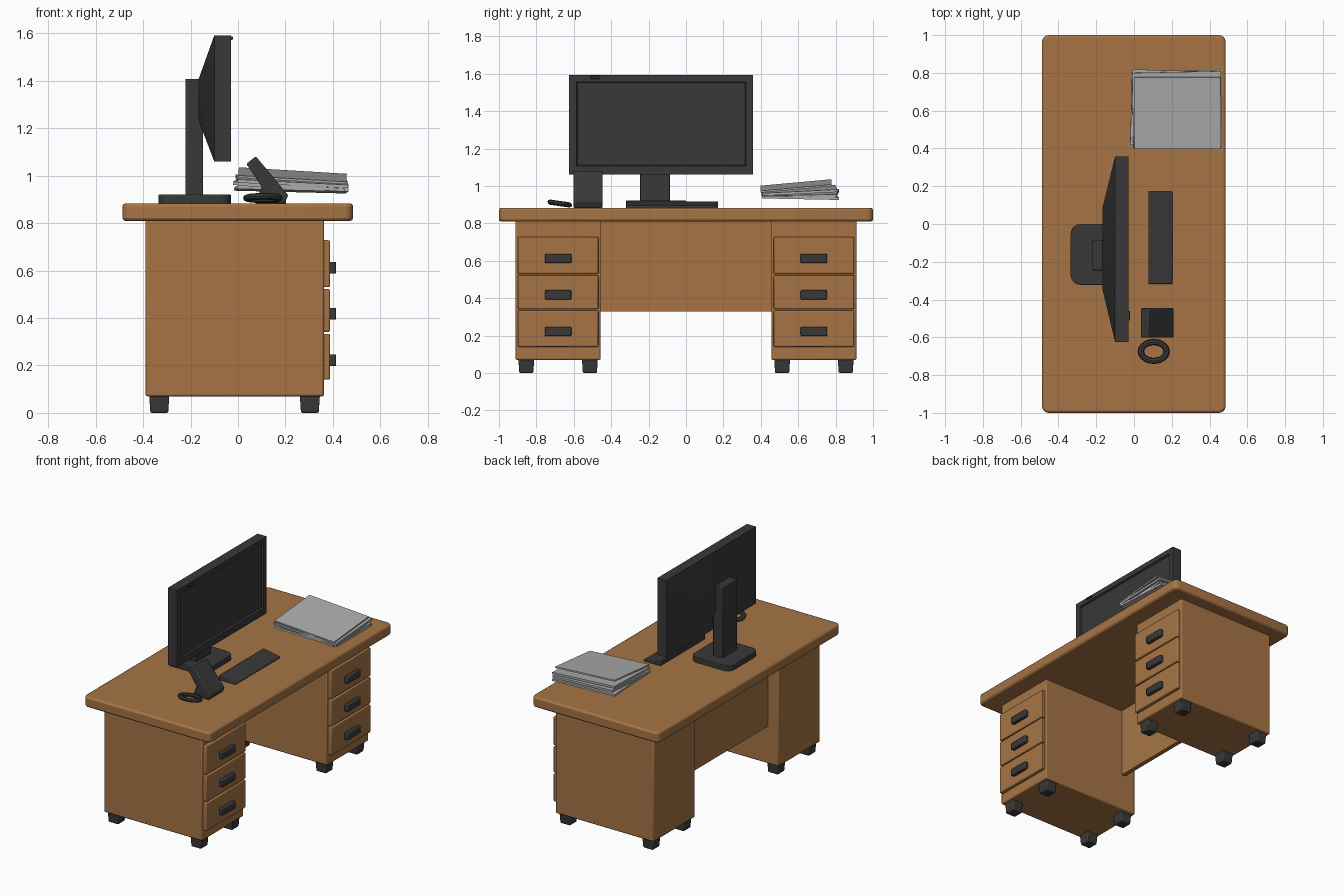
import bpy, bmesh, math
from mathutils import Matrix, Vector

if "Cube" in bpy.data.objects:
    bpy.data.objects.remove(bpy.data.objects["Cube"])


def mat(name, r, g, b):
    m = bpy.data.materials.new(name)
    m.diffuse_color = (r, g, b, 1)
    m.use_nodes = True
    m.node_tree.nodes["Principled BSDF"].inputs["Base Color"].default_value = m.diffuse_color
    return m


WOOD = mat("warm_wood", 0.38, 0.175, 0.06)
DARK = mat("charcoal_plastic", 0.04, 0.04, 0.04)
PAPER = mat("grey_paper", 0.42, 0.42, 0.42)


def finish(name, bm, material, bevel=0.0, segs=2):
    bmesh.ops.recalc_face_normals(bm, faces=bm.faces)
    me = bpy.data.meshes.new(name)
    bm.to_mesh(me)
    bm.free()
    ob = bpy.data.objects.new(name, me)
    bpy.context.collection.objects.link(ob)
    me.materials.append(material)
    if bevel:
        b = ob.modifiers.new("soft_edges", 'BEVEL')
        b.width, b.segments, b.limit_method = bevel, segs, 'ANGLE'
    bpy.ops.object.select_all(action='DESELECT')
    ob.select_set(True)
    bpy.context.view_layer.objects.active = ob
    bpy.ops.object.shade_smooth_by_angle(angle=math.radians(35))
    return ob


def box(name, x, y, z, material, bevel=0.0, segs=2):
    """Box from (min, max) pairs."""
    bm = bmesh.new()
    bmesh.ops.create_cube(bm, size=1)
    for v in bm.verts:
        v.co = Vector(((x[0] + x[1]) / 2 + v.co.x * (x[1] - x[0]),
                       (y[0] + y[1]) / 2 + v.co.y * (y[1] - y[0]),
                       (z[0] + z[1]) / 2 + v.co.z * (z[1] - z[0])))
    return finish(name, bm, material, bevel, segs)


def extrude_profile(name, pts, y0, y1, material, bevel=0.0):
    """Side profile in x,z swept along y."""
    bm = bmesh.new()
    f = bm.faces.new([bm.verts.new((px, y0, pz)) for px, pz in pts])
    r = bmesh.ops.extrude_face_region(bm, geom=[f])
    bmesh.ops.translate(bm, vec=(0, y1 - y0, 0),
                        verts=[e for e in r["geom"] if isinstance(e, bmesh.types.BMVert)])
    return finish(name, bm, material, bevel)


def rounded_slab(name, x, y, z, r, material, bevel):
    """Slab with rounded plan corners."""
    bm = bmesh.new()
    vs = []
    for i, (cx, cy) in enumerate([(x[1] - r, y[1] - r), (x[0] + r, y[1] - r),
                                  (x[0] + r, y[0] + r), (x[1] - r, y[0] + r)]):
        for k in range(5):
            a = math.pi / 2 * (i + k / 4)
            vs.append(bm.verts.new((cx + r * math.cos(a), cy + r * math.sin(a), z[0])))
    f = bm.faces.new(vs)
    e = bmesh.ops.extrude_face_region(bm, geom=[f])
    bmesh.ops.translate(bm, vec=(0, 0, z[1] - z[0]),
                        verts=[v for v in e["geom"] if isinstance(v, bmesh.types.BMVert)])
    return finish(name, bm, material, bevel)


# Desk top and back panel
rounded_slab("desk_top", (-0.487, 0.485), (-1, 1), (0.81, 0.883), 0.035, WOOD, 0.012)
box("back_panel", (-0.31, -0.28), (-0.47, 0.47), (0.33, 0.815), WOOD)

# Pedestals with drawers, handles and feet
for side, s in (("left", -1), ("right", 1)):
    yc = s * 0.684
    box(side + "_pedestal", (-0.39, 0.363), (yc - 0.228, yc + 0.228), (0.07, 0.815), WOOD, 0.008)
    for i, (z0, z1) in enumerate([(0.14, 0.333), (0.341, 0.522), (0.53, 0.728)]):
        box(f"{side}_drawer_{i}", (0.355, 0.388), (yc - 0.215, yc + 0.215), (z0, z1), WOOD, 0.006)
        hz = (0.222, 0.418, 0.612)[i]
        box(f"{side}_handle_{i}", (0.38, 0.414), (yc - 0.071, yc + 0.071),
            (hz - 0.025, hz + 0.025), DARK, 0.006)
    for fx in (-0.332, 0.303):
        for fy in (yc - 0.17, yc + 0.17):
            bm = bmesh.new()
            bmesh.ops.create_cone(bm, cap_ends=True, segments=4, radius1=0.053, radius2=0.06,
                                  depth=0.075,
                                  matrix=Matrix.Translation((fx, fy, 0.0375))
                                  @ Matrix.Rotation(math.pi / 4, 4, 'Z'))
            finish(f"{side}_foot", bm, DARK, 0.006)

# Monitor shell: front frame with inset screen and tapered back
bm = bmesh.new()


def ring(x, y0, y1, z0, z1):
    return [bm.verts.new((x, a, b)) for a, b in ((y0, z0), (y1, z0), (y1, z1), (y0, z1))]


loops = [ring(-0.167, -0.345, 0.085, 1.235, 1.405), ring(-0.10, -0.625, 0.357, 1.06, 1.592),
         ring(-0.03, -0.625, 0.357, 1.06, 1.592), ring(-0.03, -0.585, 0.32, 1.107, 1.557),
         ring(-0.042, -0.58, 0.315, 1.112, 1.552)]
for a, b in zip(loops, loops[1:]):
    for i in range(4):
        bm.faces.new((a[i], a[(i + 1) % 4], b[(i + 1) % 4], b[i]))
bm.faces.new(loops[0])
bm.faces.new(loops[-1])
finish("monitor", bm, DARK)
box("webcam_dot", (-0.032, -0.022), (-0.51, -0.46), (1.573, 1.588), DARK, 0.003)

# Monitor stand
box("stand_post", (-0.222, -0.147), (-0.245, -0.085), (0.90, 1.408), DARK, 0.004)
rounded_slab("stand_base", (-0.335, -0.03), (-0.322, 0.0), (0.88, 0.921), 0.05, DARK, 0.004)

# Keyboard, a low wedge
extrude_profile("keyboard", [(0.076, 0.88), (0.203, 0.88), (0.203, 0.895), (0.076, 0.918)],
                -0.318, 0.172, DARK, 0.005)

# Leaning desk device
extrude_profile("leaning_device", [(0.035, 1.05), (0.10, 0.955), (0.075, 0.89), (0.195, 0.882),
                                   (0.212, 0.918), (0.075, 1.082)],
                -0.602, -0.446, DARK, 0.006)

# Tilted ring beside it
bm = bmesh.new()
N, M = 20, 8
grid = []
for i in range(N):
    a = 2 * math.pi * i / N
    row = []
    for j in range(M):
        b = 2 * math.pi * j / M
        p = Vector((0.105 + (0.068 + 0.016 * math.cos(b)) * math.cos(a),
                    (0.050 + 0.016 * math.cos(b)) * math.sin(a), 0.014 * math.sin(b)))
        row.append(bm.verts.new((p.x, p.y - 0.675, p.z + 0.906 - 0.14 * p.y)))
    grid.append(row)
for i in range(N):
    for j in range(M):
        k, l = (i + 1) % N, (j + 1) % M
        bm.faces.new((grid[i][j], grid[k][j], grid[k][l], grid[i][l]))
finish("ring", bm, DARK)

# Loose paper stack: x, y, z centre, then tilts along x and y and turn
sheets = [(0.225, 0.61, 0.942, -0.025, -0.02, 0.03), (0.22, 0.612, 0.958, -0.06, 0.02, -0.03),
          (0.228, 0.605, 0.976, -0.05, 0.05, 0.02), (0.23, 0.588, 1.0, -0.06, 0.09, 0.0)]
for i, (cx, cy, cz, sx, sy, turn) in enumerate(sheets):
    ob = box(f"paper_{i}", (-0.235, 0.235), (-0.2, 0.2), (-0.007, 0.007), PAPER)
    if i == 3:
        ob.scale = (0.97, 0.95, 0.7)
    ob.location = (cx, cy, cz)
    ob.rotation_euler = (sy, -sx, turn)
